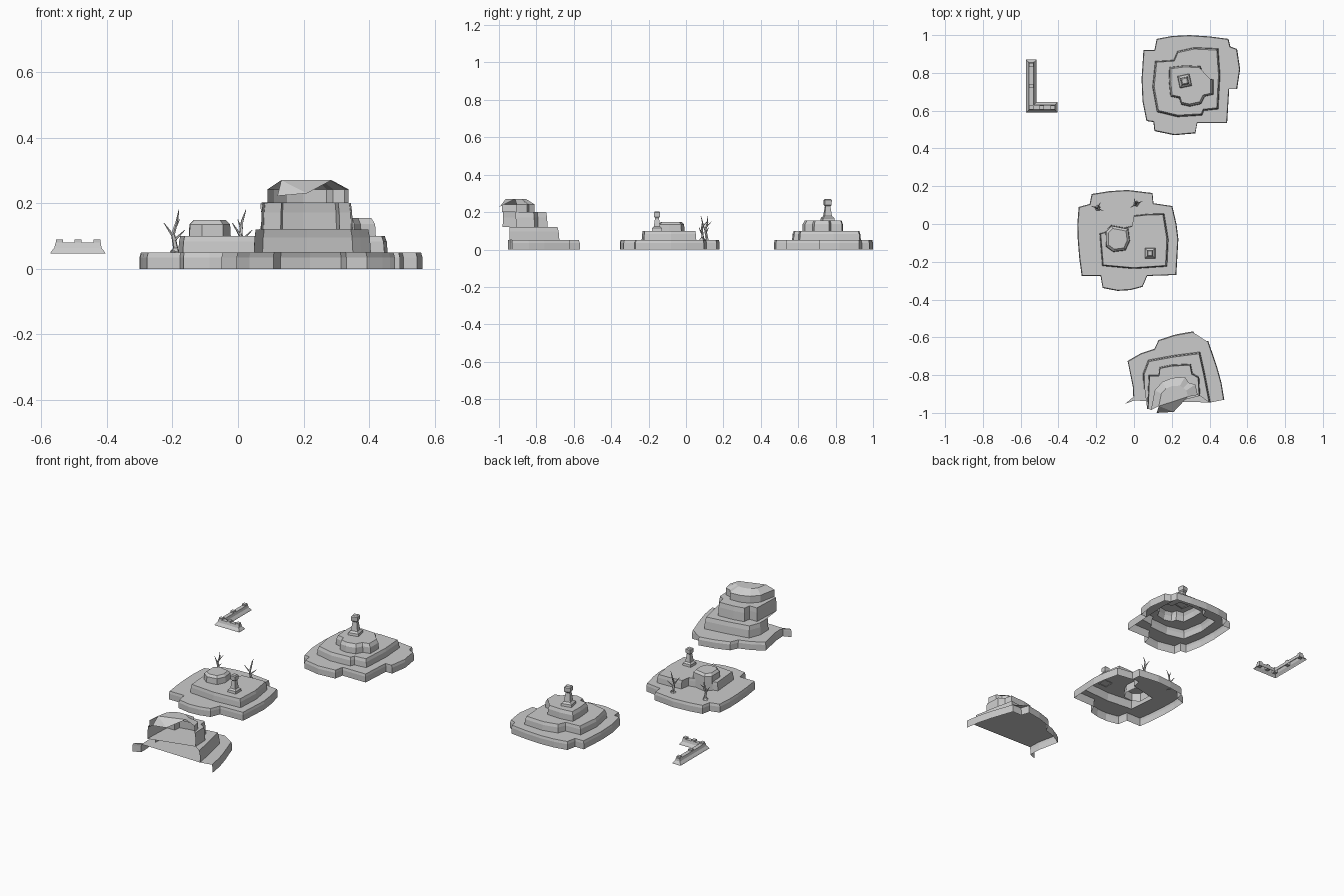
import bpy, bmesh, math
from mathutils import Vector, Matrix

if "Cube" in bpy.data.objects:
    bpy.data.objects.remove(bpy.data.objects["Cube"])


def finish(bm, name):
    bmesh.ops.triangulate(bm, faces=[f for f in bm.faces if len(f.verts) > 4])
    me = bpy.data.meshes.new(name)
    bm.to_mesh(me)
    bm.free()
    ob = bpy.data.objects.new(name, me)
    bpy.context.collection.objects.link(ob)
    return ob


def walls(bm, outline, profile, centre, closed):
    """Stack scaled copies of a clockwise outline and skin them."""
    c = Vector(centre)
    rings = []
    for z, s in profile:
        rings.append([bm.verts.new((*(c + (Vector(p) - c) * s), z)) for p in outline])
    n = len(outline)
    for lo, hi in zip(rings, rings[1:]):
        for i in range(n if closed else n - 1):
            j = (i + 1) % n
            bm.faces.new((lo[j], lo[i], hi[i], hi[j]))
    return rings


def loop_edges(bm, ring):
    return [bm.edges.get((ring[i], ring[(i + 1) % len(ring)])) for i in range(len(ring))]


def terraces(name, tiers, centre, closed=True):
    """Hollow stepped hill, open underneath (and at the front if not closed)."""
    bm = bmesh.new()
    prev = None
    for outline, profile in tiers:
        rings = walls(bm, outline, profile, centre, closed)
        if prev and closed:
            bmesh.ops.triangle_fill(bm, use_beauty=True, normal=(0, 0, 1),
                                    edges=loop_edges(bm, prev) + loop_edges(bm, rings[0]))
        elif prev:
            bm.faces.new(rings[0] + prev[::-1])
        prev = rings[-1]
    bm.faces.new(prev[::-1])
    if not closed:
        # overhanging front lip of the cap
        a, b = (bm.verts.new(p) for p in ((.12, -1, .222), (.21, -.995, .23)))
        bm.faces.new((prev[0], a, b))
        bm.faces.new((prev[0], b, prev[-1]))
    return finish(bm, name)


def step(z0, z1, inset=.95):
    return [(z0, 1), (z0 + (z1 - z0) * .65, .985), (z1, inset)]


BASE = [(0, 1), (.035, 1), (.05, .985)]

# hill with the tall pillar
terraces("pillar_hill", [
    ([(.066, .545), (.045, .65), (.04, .767), (.05, .92), (.108, .92), (.12, .98), (.2, .995),
      (.293, 1), (.4, .993), (.5, .98), (.51, .94), (.546, .926), (.562, .82), (.546, .714),
      (.504, .714), (.493, .534), (.335, .534), (.325, .48), (.214, .47), (.108, .492),
      (.103, .54)], BASE),
    ([(.112, .862), (.21, .868), (.23, .915), (.32, .935), (.446, .929), (.456, .79),
      (.446, .608), (.37, .6), (.36, .575), (.23, .567), (.122, .593), (.098, .725)],
     step(.05, .1)),
    ([(.187, .83), (.27, .84), (.355, .835), (.362, .775), (.42, .765), (.42, .685),
      (.375, .675), (.355, .635), (.295, .622), (.25, .632), (.24, .665), (.193, .675),
      (.185, .755)], step(.1, .155, .9)),
], (.28, .755))

# low hill with block, small pillar and trees
terraces("tree_hill", [
    ([(-.298, -.08), (-.3, .0), (-.293, .09), (-.235, .106), (-.224, .159), (-.13, .174),
      (-.034, .18), (.098, .164), (.103, .11), (.203, .095), (.225, .0), (.235, -.08),
      (.224, -.27), (.07, -.275), (.045, -.333), (-.02, -.35), (-.087, -.354),
      (-.166, -.339), (-.177, -.275), (-.277, -.275), (-.29, -.18)], BASE),
    ([(-.182, -.05), (-.1, -.03), (-.01, -.01), (0, .045), (.08, .054), (.16, .055),
      (.182, -.08), (.175, -.225), (0, -.237), (-.168, -.222)], step(.05, .1, .96)),
], (-.03, -.09))

terraces("top_block", [
    ([(-.15, -.04), (-.12, -.008), (-.03, -.025), (-.022, -.09), (-.045, -.14),
      (-.11, -.148), (-.148, -.12)], [(.05, 1.03), (.1, 1), (.135, .97), (.148, .78)]),
], (-.087, -.08))

# half hill with tall rock, open at the front
terraces("rock_hill", [
    ([(-.05, -.952), (-.003, -.935), (-.006, -.862), (-.034, -.725), (.035, -.685), (.108, -.661),
      (.13, -.614), (.22, -.585), (.314, -.568), (.33, -.619), (.393, -.619), (.44, -.757),
      (.463, -.84), (.478, -.931)], BASE),
    ([(.05, -.87), (.048, -.79), (.075, -.72), (.21, -.695), (.35, -.677), (.375, -.79),
      (.405, -.945)], step(.05, .12, .96)),
    ([(.07, -.98), (.078, -.8), (.13, -.8), (.135, -.758), (.2, -.745), (.3, -.74),
      (.31, -.79), (.345, -.81), (.35, -.91)], step(.12, .2, .96)),
    ([(.09, -.985), (.11, -.88), (.15, -.835), (.2, -.815), (.27, -.81), (.29, -.84),
      (.325, -.85), (.337, -.905)], [(.2, 1), (.242, 1), (.27, .62)]),
], (.2, -.93), closed=False)


# square pillars with a flared head
def pillar(name, x, y, z, h, half, turn):
    bm = bmesh.new()
    outline = [(x + half * math.sqrt(2) * math.cos(a), y + half * math.sqrt(2) * math.sin(a))
               for a in (turn - math.pi / 4 - i * math.pi / 2 for i in range(4))]
    prof = [(0, 1), (.16, .92), (.24, .6), (.68, .38), (.74, .55), (.95, .58), (1, .4)]
    top = walls(bm, outline, [(z + t * h, s) for t, s in prof], (x, y), True)[-1]
    bm.faces.new(top[::-1])
    return finish(bm, name)


pillar("tall_pillar", .268, .757, .15, .12, .033, math.radians(12))
pillar("small_pillar", .085, -.155, .097, .106, .028, 0)


# bare trees made of tapered limbs
def tree(name, x, y, limbs):
    bm = bmesh.new()
    for p, q, r0, r1 in limbs:
        p, q = Vector(p), Vector(q)
        d = q - p
        m = (Matrix.Translation(Vector((x, y, .05)) + (p + q) / 2)
             @ d.to_track_quat('Z', 'Y').to_matrix().to_4x4())
        bmesh.ops.create_cone(bm, cap_ends=False, segments=5, radius1=r0, radius2=r1,
                              depth=d.length, matrix=m)
    return finish(bm, name)


LIMBS = [((0, 0, 0), (.002, .003, .012), .017, .008),
         ((.002, .003, .012), (-.006, 0, .055), .008, .006),
         ((-.006, 0, .055), (.006, .004, .095), .006, .004),
         ((.006, .004, .095), (.012, -.006, .13), .004, .001),
         ((-.006, 0, .05), (-.034, .01, .09), .005, .001),
         ((-.002, .002, .07), (.014, .028, .1), .004, .001),
         ((-.004, 0, .035), (.03, -.016, .068), .005, .001)]
tree("left_tree", -.192, .085, LIMBS)
spin = Matrix.Rotation(math.radians(50), 3, 'Z')
tree("right_tree", .012, .108, [(spin @ Vector(p), spin @ Vector(q), a, b) for p, q, a, b in LIMBS])

# corner wall with a sloped foot
CX, CY = -.544, .617
bm = bmesh.new()
rings = []
for w, e, z in ((.028, 0, .046), (.026, .002, .051), (.016, .012, .064), (.012, .014, .08)):
    pts = [(CX - w, CY - w), (CX - w, .87 - e), (CX + w, .87 - e), (CX + w, CY + w),
           (-.404 - e, CY + w), (-.404 - e, CY - w)]
    rings.append([bm.verts.new((*p, z)) for p in pts])
for lo, hi in zip(rings, rings[1:]):
    for i in range(6):
        j = (i + 1) % 6
        bm.faces.new((lo[j], lo[i], hi[i], hi[j]))
bm.faces.new(rings[-1][::-1])
finish(bm, "corner_wall")

# raised posts along the wall
bm = bmesh.new()
for x, y in ((CX, .842), (CX, .73), (CX, CY), (-.488, CY), (-.43, CY)):
    bmesh.ops.create_cube(bm, size=1, matrix=Matrix.Translation((x, y, .074))
                          @ Matrix.Diagonal((.022, .022, .03, 1)))
finish(bm, "wall_posts")
